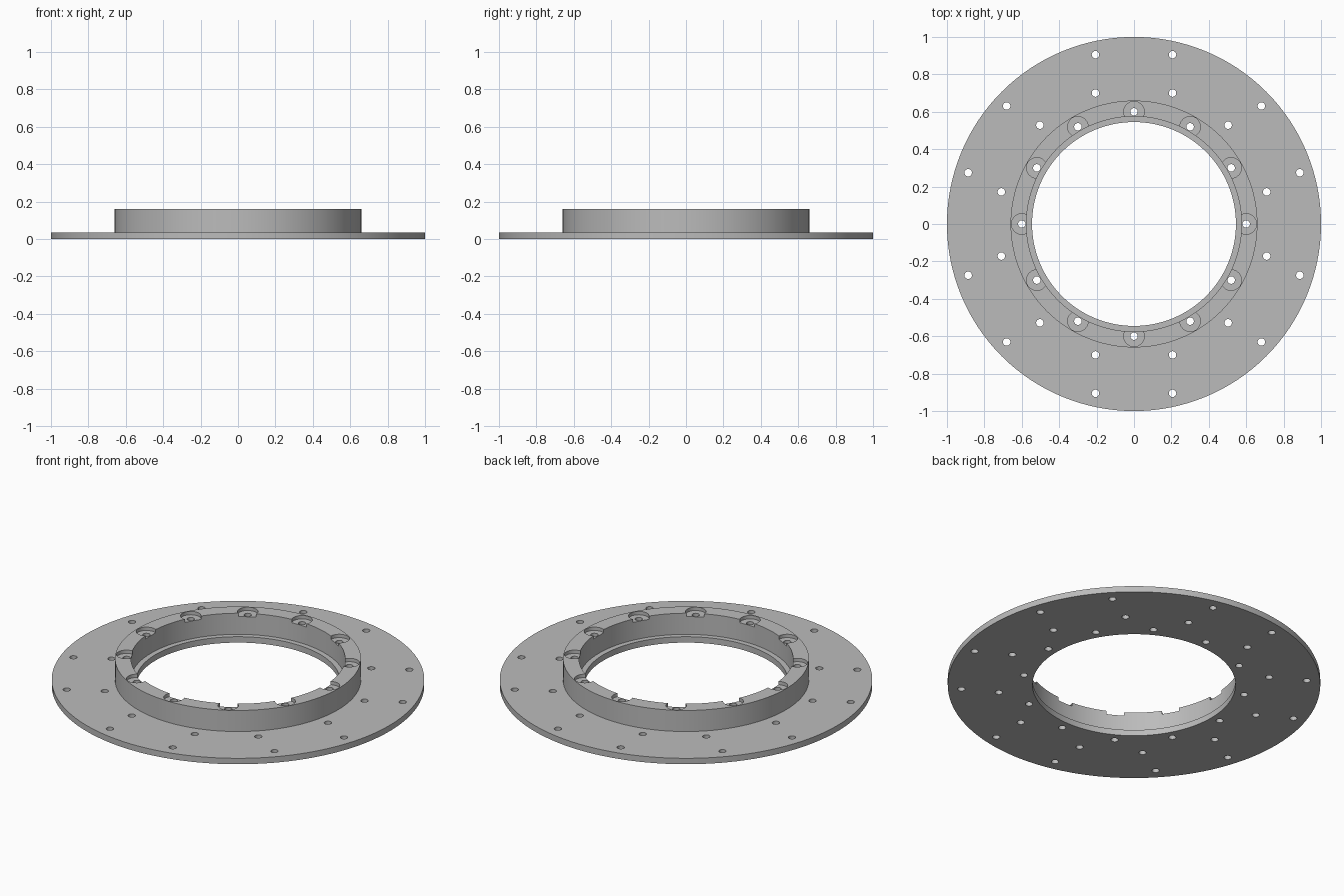
import bpy, bmesh, math
from mathutils import Matrix, Vector

cube = bpy.data.objects.get("Cube")
if cube:
    bpy.data.objects.remove(cube, do_unlink=True)

SEGMENTS = 128
PLATE_TOP = 0.035
COLLAR_TOP = 0.16
HOLE_R = 0.02

# Single grey finish
grey = bpy.data.materials.new("grey_metal")
grey.use_nodes = True
colour = (0.5, 0.5, 0.5, 1)
grey.diffuse_color = colour
grey.node_tree.nodes["Principled BSDF"].inputs["Base Color"].default_value = colour


def make_object(name, bm):
    bmesh.ops.recalc_face_normals(bm, faces=bm.faces)
    mesh = bpy.data.meshes.new(name)
    bm.to_mesh(mesh)
    bm.free()
    mesh.materials.append(grey)
    obj = bpy.data.objects.new(name, mesh)
    bpy.context.collection.objects.link(obj)
    return obj


def lathe(name, profile):
    """Revolve a closed (radius, height) profile around z."""
    bm = bmesh.new()
    rings = []
    for i in range(SEGMENTS):
        a = math.tau * i / SEGMENTS
        rings.append([bm.verts.new((r * math.cos(a), r * math.sin(a), z)) for r, z in profile])
    n = len(profile)
    for i in range(SEGMENTS):
        a, b = rings[i], rings[(i + 1) % SEGMENTS]
        for j in range(n):
            k = (j + 1) % n
            bm.faces.new((a[j], b[j], b[k], a[k]))
    return make_object(name, bm)


def add_cylinder(bm, x, y, radius, bottom, top, sides):
    bmesh.ops.create_cone(bm, cap_ends=True, segments=sides, radius1=radius, radius2=radius,
                          depth=top - bottom,
                          matrix=Matrix.Translation((x, y, (bottom + top) / 2)))


def cut(target, name, bm):
    """Subtract the cylinders in bm from the target and keep the result."""
    cutter = make_object(name, bm)
    cutter.hide_render = True
    mod = target.modifiers.new(name, 'BOOLEAN')
    mod.operation = 'DIFFERENCE'
    mod.solver = 'EXACT'
    mod.object = cutter
    bpy.context.view_layer.objects.active = target
    bpy.ops.object.modifier_apply(modifier=mod.name)
    bpy.data.objects.remove(cutter, do_unlink=True)


# Flange plate, raised collar and inner lip in one turned profile
ring = lathe("flanged_ring", [
    (0.545, 0), (1.0, 0), (1.0, PLATE_TOP), (0.66, PLATE_TOP),
    (0.66, COLLAR_TOP), (0.575, COLLAR_TOP), (0.575, PLATE_TOP), (0.545, PLATE_TOP)])

# Twelve counterbores open to the bore
bores = bmesh.new()
for i in range(12):
    a = math.tau * i / 12
    add_cylinder(bores, 0.6 * math.cos(a), 0.6 * math.sin(a), 0.055,
                 COLLAR_TOP - 0.02, COLLAR_TOP + 0.1, 32)
cut(ring, "counterbore_cutter", bores)

# Bolt holes through the collar, and six groups of four through the plate
holes = bmesh.new()
for i in range(12):
    a = math.tau * i / 12
    add_cylinder(holes, 0.6 * math.cos(a), 0.6 * math.sin(a), HOLE_R, -0.1, 0.3, 24)
for i in range(6):
    turn = Matrix.Rotation(math.tau * i / 6, 3, 'Z')
    for x in (-0.206, 0.206):
        for y in (0.7, 0.905):
            p = turn @ Vector((x, y, 0))
            add_cylinder(holes, p.x, p.y, HOLE_R, -0.1, 0.3, 24)
cut(ring, "bolt_hole_cutter", holes)

# Smooth walls with crisp edges
bpy.ops.object.select_all(action='DESELECT')
ring.select_set(True)
bpy.context.view_layer.objects.active = ring
bpy.ops.object.shade_smooth_by_angle(angle=math.radians(30))
